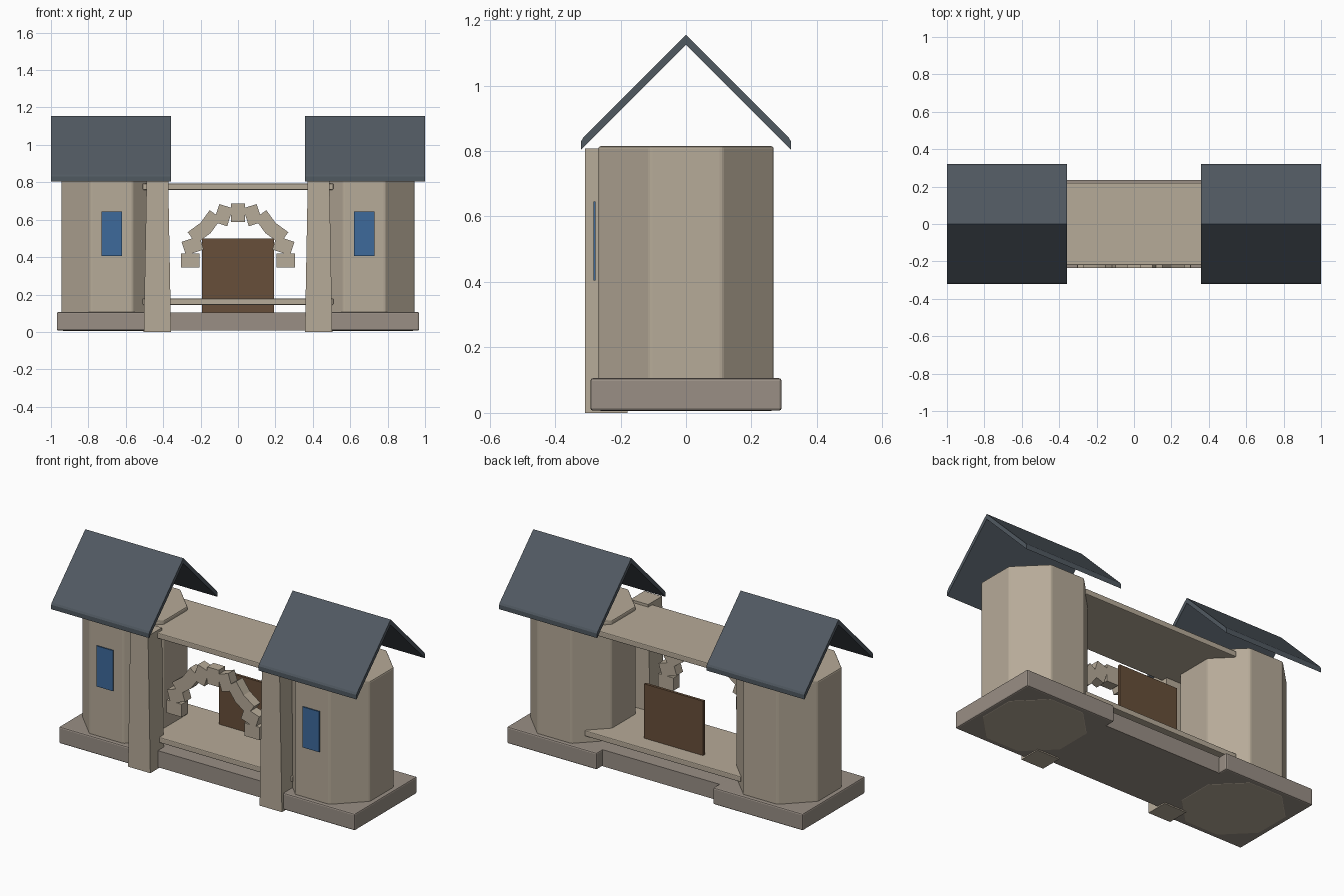
import bpy, bmesh
from math import cos, sin, pi
from mathutils import Matrix

if "Cube" in bpy.data.objects:
    bpy.data.objects.remove(bpy.data.objects["Cube"])


def material(name, rgb):
    m = bpy.data.materials.new(name)
    m.diffuse_color = (*rgb, 1)
    m.use_nodes = True
    m.node_tree.nodes["Principled BSDF"].inputs["Base Color"].default_value = m.diffuse_color
    return m


STONE = material("stone", (0.47, 0.405, 0.315))
BASE = material("base_stone", (0.32, 0.275, 0.235))
SLATE = material("slate", (0.081, 0.10, 0.12))
WOOD = material("wood", (0.137, 0.078, 0.042))
GLASS = material("glass", (0.047, 0.143, 0.33))


def finish(bm, name, mat, bevel=0):
    bmesh.ops.recalc_face_normals(bm, faces=bm.faces)
    me = bpy.data.meshes.new(name)
    bm.to_mesh(me)
    bm.free()
    me.materials.append(mat)
    ob = bpy.data.objects.new(name, me)
    bpy.context.collection.objects.link(ob)
    if bevel:
        b = ob.modifiers.new("bevel", "BEVEL")
        b.width = bevel
        b.segments = 2
        b.limit_method = "ANGLE"
    return ob


def prism(name, profile, depth, matrix, mat, bevel=0):
    """Extrude a 2D profile along local z from 0 to depth, then place it."""
    bm = bmesh.new()
    face = bm.faces.new([bm.verts.new((u, v, 0)) for u, v in profile])
    ext = bmesh.ops.extrude_face_region(bm, geom=[face])
    verts = [g for g in ext["geom"] if isinstance(g, bmesh.types.BMVert)]
    bmesh.ops.translate(bm, verts=verts, vec=(0, 0, depth))
    bmesh.ops.transform(bm, verts=bm.verts, matrix=matrix)
    return finish(bm, name, mat, bevel)


def box(name, x, y, z, mat, bevel=0):
    rect = [(x[0], y[0]), (x[1], y[0]), (x[1], y[1]), (x[0], y[1])]
    return prism(name, rect, z[1] - z[0], Matrix.Translation((0, 0, z[0])), mat, bevel)


# local (u, v, w) -> world (w, u, v) for roofs and (u, w, v) for pilasters
ALONG_X = Matrix(((0, 0, 1, 0), (1, 0, 0, 0), (0, 1, 0, 0), (0, 0, 0, 1)))
ALONG_Y = Matrix(((1, 0, 0, 0), (0, 0, 1, 0), (0, 1, 0, 0), (0, 0, 0, 1)))

TOWER_X = 0.675
R = 0.268 / cos(pi / 8)
octagon = [(R * cos(pi / 8 + i * pi / 4), R * sin(pi / 8 + i * pi / 4)) for i in range(8)]
gable = [(0, 1.155), (0.314, 0.841), (0.32, 0.83), (0.32, 0.804), (0, 1.124),
         (-0.32, 0.804), (-0.32, 0.83), (-0.314, 0.841)]
pilaster = [(-0.073, 0), (0.073, 0), (0.058, 0.808), (-0.058, 0.808)]

for s, side in ((-1, "left"), (1, "right")):
    cx = s * TOWER_X
    # tower, its plinth, window and gabled roof
    prism(f"{side}_tower", octagon, 0.809, Matrix.Translation((cx, 0, 0.006)), STONE, 0.008)
    box(f"{side}_plinth", (cx - 0.294, cx + 0.294), (-0.292, 0.292), (0.007, 0.106), BASE, 0.008)
    box(f"{side}_window", (cx - 0.054, cx + 0.054), (-0.283, -0.276), (0.405, 0.645), GLASS)
    prism(f"{side}_roof", gable, 0.642, Matrix.Translation((s * 0.679 - 0.321, 0, 0)) @ ALONG_X, SLATE)
    # tapered pilaster beside the gateway
    prism(f"{side}_pilaster", pilaster, 0.13,
          Matrix.Translation((s * 0.431, -0.309, 0)) @ ALONG_Y, STONE)

# gateway threshold, floor and walkway
box("threshold", (-0.4, 0.4), (-0.235, 0.235), (0.007, 0.105), BASE)
for name, z in (("floor_slab", 0.145), ("walkway_slab", 0.76)):
    box(name, (-0.51, 0.51), (-0.22, 0.22), (z, z + 0.033), STONE, 0.005)

# door
box("door", (-0.193, 0.193), (0.1, 0.116), (0.1, 0.5), WOOD)

# arch of separate stones, each turned against the curve so the edge is stepped
bm = bmesh.new()
N = 11
for i in range(N):
    a = pi * i / (N - 1)
    m = (Matrix.Translation((0.255 * cos(a), -0.204, 0.382 + 0.255 * sin(a)))
         @ Matrix.Rotation(a, 4, "Y") @ Matrix.Diagonal((0.1, 0.06, 0.076, 1)))
    bmesh.ops.create_cube(bm, size=1, matrix=m)
finish(bm, "arch_stones", STONE)
